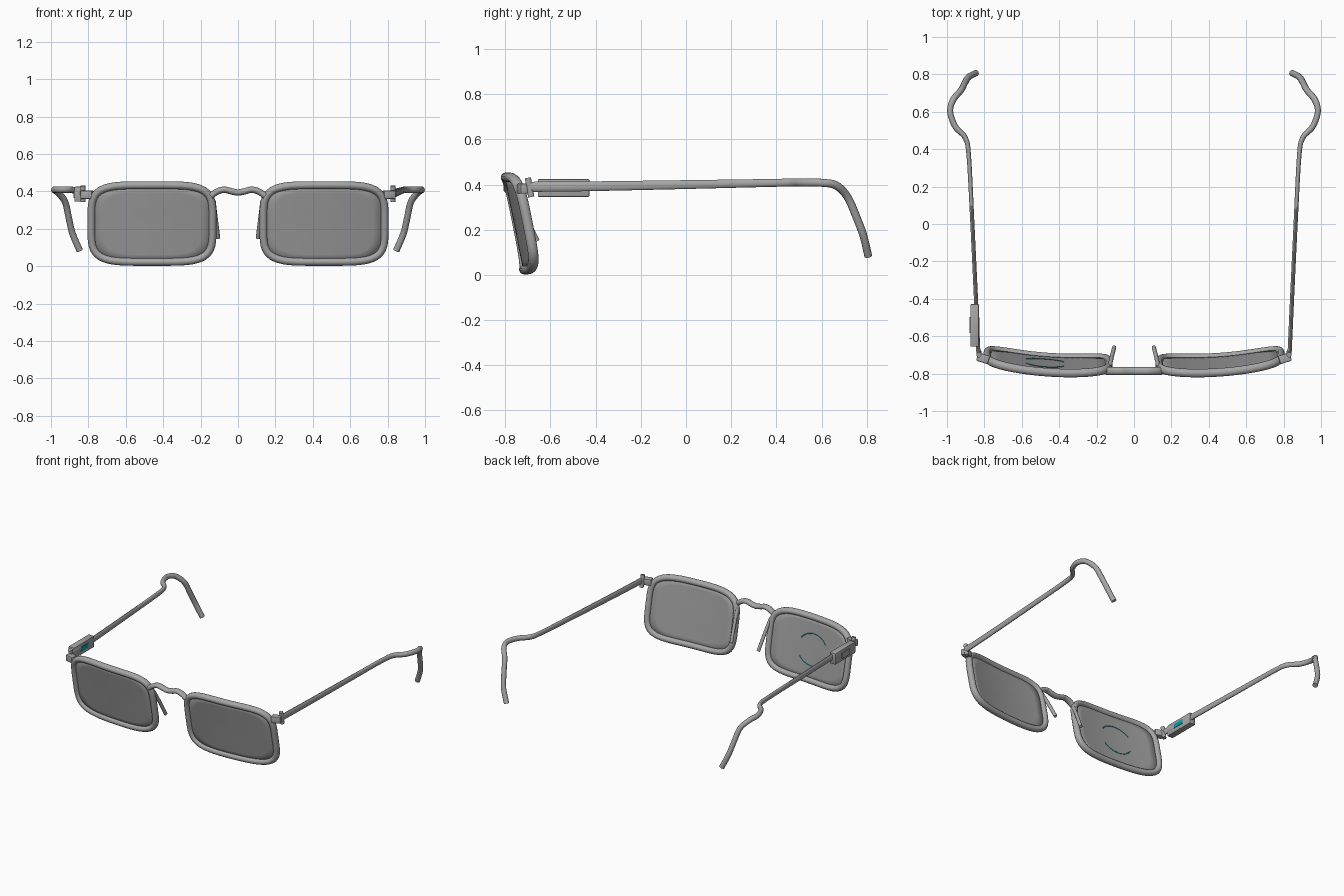
import bpy, bmesh, math
from mathutils import Vector, Matrix

if "Cube" in bpy.data.objects:
    bpy.data.objects.remove(bpy.data.objects["Cube"])


def material(name, rgb):
    m = bpy.data.materials.new(name)
    m.use_nodes = True
    m.diffuse_color = (*rgb, 1)
    m.node_tree.nodes["Principled BSDF"].inputs["Base Color"].default_value = (*rgb, 1)
    return m


FRAME = material("frame grey", (0.38, 0.38, 0.38))
LENS = material("lens grey", (0.34, 0.34, 0.34))
TEAL = material("display teal", (0.0, 0.36, 0.42))


def finish(name, bm, mat, angle=40):
    bmesh.ops.recalc_face_normals(bm, faces=bm.faces)
    mesh = bpy.data.meshes.new(name)
    bm.to_mesh(mesh)
    bm.free()
    mesh.materials.append(mat)
    ob = bpy.data.objects.new(name, mesh)
    bpy.context.collection.objects.link(ob)
    bpy.ops.object.select_all(action="DESELECT")
    ob.select_set(True)
    bpy.context.view_layer.objects.active = ob
    bpy.ops.object.shade_smooth_by_angle(angle=math.radians(angle))
    return ob


def smooth_path(pts, steps=6):
    """Catmull-Rom curve through points of any dimension."""
    ext = [pts[0]] + list(pts) + [pts[-1]]
    out = []
    for a, b, c, d in zip(ext, ext[1:], ext[2:], ext[3:]):
        for i in range(steps):
            t = i / steps
            out.append([0.5 * (2 * q + (r - p) * t + (2 * p - 5 * q + 4 * r - s) * t * t
                               + (3 * q - p - 3 * r + s) * t ** 3)
                        for p, q, r, s in zip(a, b, c, d)])
    return out + [list(pts[-1])]


def sweep(name, path, mat, up=(0, 0, 1), closed=False, sides=14):
    """Elliptical tube; each path point is x, y, z, side radius, up radius."""
    bm = bmesh.new()
    n = len(path)
    rings = []
    for i, (x, y, z, rs, ru) in enumerate(path):
        nxt = path[(i + 1) % n] if closed else path[min(i + 1, n - 1)]
        prv = path[i - 1] if closed else path[max(i - 1, 0)]
        tan = (Vector(nxt[:3]) - Vector(prv[:3])).normalized()
        side = tan.cross(Vector(up)).normalized()
        top = side.cross(tan)
        ring = []
        for k in range(sides):
            a = math.tau * k / sides
            ring.append(bm.verts.new(Vector((x, y, z)) + side * rs * math.cos(a)
                                     + top * ru * math.sin(a)))
        rings.append(ring)
    for i in range(n if closed else n - 1):
        a, b = rings[i], rings[(i + 1) % n]
        for k in range(sides):
            j = (k + 1) % sides
            bm.faces.new((a[k], a[j], b[j], b[k]))
    if not closed:
        bm.faces.new(rings[0])
        bm.faces.new(rings[-1])
    return finish(name, bm, mat)


def box(name, centre, size, mat, turn=0, bevel=0.0):
    bm = bmesh.new()
    bmesh.ops.create_cube(bm, size=1)
    bmesh.ops.scale(bm, vec=size, verts=bm.verts)
    if bevel:
        bmesh.ops.bevel(bm, geom=bm.edges[:], offset=bevel, segments=2,
                        profile=0.5, affect="EDGES")
    bmesh.ops.transform(bm, matrix=Matrix.Translation(centre) @ Matrix.Rotation(turn, 4, "Z"),
                        verts=bm.verts)
    return finish(name, bm, mat)


# Curved, tilted surface that both lenses follow
CX, CZ, HALF_W, HALF_H = 0.46, 0.228, 0.324, 0.205


def face_y(x, z):
    return -0.797 + 0.27 * (abs(x) - 0.33) ** 2 + 0.2 * (0.43 - z)


def outline(scale, s, count=72):
    pts = []
    for i in range(count):
        a = math.tau * i / count
        c, d = math.cos(a), math.sin(a)
        r = scale / (abs(c) ** 4.5 + abs(d) ** 4.5) ** (1 / 4.5)
        x, z = s * (CX + HALF_W * r * c), CZ + HALF_H * r * d
        pts.append((x, face_y(x, z), z))
    return pts


def lens(name, s):
    bm = bmesh.new()
    rings = [[bm.verts.new(p) for p in outline(f, s)] for f in (1, 0.8, 0.55, 0.28)]
    for a, b in zip(rings, rings[1:]):
        for k in range(len(a)):
            j = (k + 1) % len(a)
            bm.faces.new((a[k], a[j], b[j], b[k]))
    hub = bm.verts.new((s * CX, face_y(CX, CZ), CZ))
    last = rings[-1]
    for k in range(len(last)):
        bm.faces.new((last[k], last[(k + 1) % len(last)], hub))
    ob = finish(name, bm, LENS)
    solid = ob.modifiers.new("thickness", "SOLIDIFY")
    solid.thickness, solid.offset = 0.012, 0


# Temple arm: straight bar, outward bulge, then a hook behind the ear
ARM = [(0.832, -0.69, 0.390, 0.011, 0.023), (0.845, -0.40, 0.393, 0.011, 0.022),
       (0.864, 0.00, 0.400, 0.011, 0.020), (0.883, 0.36, 0.407, 0.012, 0.018),
       (0.902, 0.46, 0.409, 0.014, 0.018), (0.955, 0.52, 0.409, 0.016, 0.018),
       (0.983, 0.60, 0.408, 0.016, 0.018), (0.966, 0.665, 0.396, 0.017, 0.018),
       (0.925, 0.715, 0.345, 0.017, 0.018), (0.904, 0.755, 0.255, 0.017, 0.018),
       (0.885, 0.785, 0.175, 0.017, 0.018), (0.846, 0.807, 0.083, 0.017, 0.018)]

for s, side in ((1, "left"), (-1, "right")):
    # Rim and lens
    sweep(side + "_rim", [(*p, 0.021, 0.023) for p in outline(1, s)], FRAME,
          up=(0, 1, 0), closed=True)
    lens(side + "_lens", s)

    # Nose rest
    rest = [(0.13, -0.765, 0.35), (0.122, -0.725, 0.28), (0.106, -0.66, 0.15)]
    sweep(side + "_nose_rest", smooth_path([(s * x, y, z, 0.011, 0.012) for x, y, z in rest]),
          FRAME)

    # End piece, hinge and temple arm
    box(side + "_end_piece", (s * 0.807, -0.718, 0.382), (0.064, 0.046, 0.045), FRAME,
        turn=s * 0.3, bevel=0.006)
    sweep(side + "_hinge_pin", [(s * 0.829, -0.700, 0.43, 0.014, 0.014),
                                (s * 0.829, -0.685, 0.345, 0.014, 0.014)],
          FRAME, up=(0, 1, 0))
    sweep(side + "_temple_arm", smooth_path([(s * p[0], *p[1:]) for p in ARM]), FRAME)

# Bridge
BRIDGE = [(0.145, 0.375), (0.115, 0.397), (0.075, 0.409), (0.035, 0.400), (0, 0.394)]
arch = [(-x, z) for x, z in BRIDGE] + [(x, z) for x, z in BRIDGE[-2::-1]]
sweep("bridge", smooth_path([(x, -0.786, z, 0.017, 0.022) for x, z in arch]), FRAME,
      up=(0, 1, 0))

# Electronics pod on the right temple arm, with button and display window
box("pod", (-0.852, -0.542, 0.385), (0.046, 0.228, 0.08), FRAME, bevel=0.006)
box("pod_button", (-0.876, -0.54, 0.385), (0.009, 0.085, 0.04), FRAME)
box("pod_display", (-0.829, -0.542, 0.388), (0.006, 0.085, 0.03), TEAL)

# Display arcs on the inner side of the right lens
for name, middle in (("upper_display_arc", 90), ("lower_display_arc", 270)):
    arc = []
    for i in range(17):
        a = math.radians(middle - 56 + 7 * i)
        x, z = -0.475 + 0.12 * math.cos(a), 0.225 + 0.105 * math.sin(a)
        arc.append((x, face_y(x, z) + 0.007, z, 0.003, 0.002))
    sweep(name, arc, TEAL, up=(0, 1, 0), sides=6)
